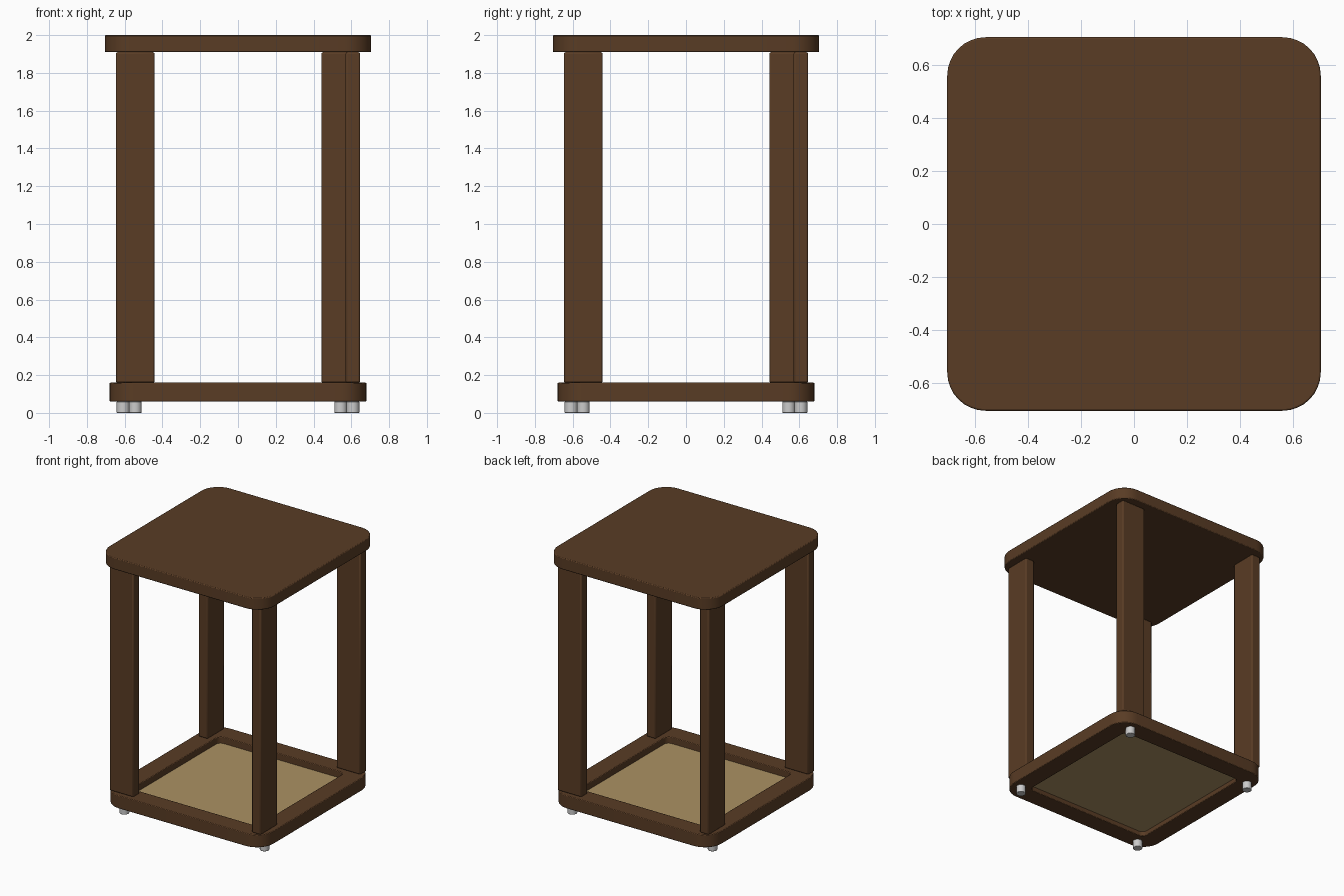
import bpy, bmesh, math

if "Cube" in bpy.data.objects:
    bpy.data.objects.remove(bpy.data.objects["Cube"])


def material(name, rgb):
    m = bpy.data.materials.new(name)
    m.diffuse_color = (*rgb, 1)
    m.use_nodes = True
    m.node_tree.nodes["Principled BSDF"].inputs["Base Color"].default_value = m.diffuse_color
    return m


WOOD = material("dark_wood", (0.1, 0.045, 0.018))
PANEL = material("tan_panel", (0.41, 0.285, 0.125))
METAL = material("grey_metal", (0.6, 0.6, 0.6))


def rounded_square(half, radius, steps=8):
    """Counter-clockwise outline of a square with round corners."""
    points = []
    c = half - radius
    for corner in range(4):
        sx, sy = [(1, 1), (-1, 1), (-1, -1), (1, -1)][corner]
        for i in range(steps + 1):
            a = math.pi / 2 * (corner + i / steps)
            points.append((sx * c + radius * math.cos(a), sy * c + radius * math.sin(a)))
    return points


def finish(name, bm, mat, bevel=0.0):
    bmesh.ops.recalc_face_normals(bm, faces=bm.faces)
    mesh = bpy.data.meshes.new(name)
    bm.to_mesh(mesh)
    bm.free()
    obj = bpy.data.objects.new(name, mesh)
    bpy.context.collection.objects.link(obj)
    mesh.materials.append(mat)
    if bevel:
        mod = obj.modifiers.new("soft_edges", "BEVEL")
        mod.width = bevel
        mod.segments = 2
        mod.limit_method = "ANGLE"
        mod.angle_limit = math.radians(40)
    bpy.ops.object.select_all(action="DESELECT")
    obj.select_set(True)
    bpy.context.view_layer.objects.active = obj
    bpy.ops.object.shade_smooth_by_angle(angle=math.radians(35))
    return obj


def slab(name, outline, z0, z1, mat, hole=None, bevel=0.0):
    """Upright slab; an optional hole outline with equal point count makes a frame."""
    bm = bmesh.new()

    def ring(pts, z):
        return [bm.verts.new((x, y, z)) for x, y in pts]

    def bridge(a, b):
        for i in range(len(a)):
            j = (i + 1) % len(a)
            bm.faces.new((a[i], a[j], b[j], b[i]))

    low, high = ring(outline, z0), ring(outline, z1)
    bridge(low, high)
    if hole:
        hole_low, hole_high = ring(hole, z0), ring(hole, z1)
        bridge(hole_low, hole_high)
        bridge(low, hole_low)
        bridge(high, hole_high)
    else:
        bm.faces.new(low)
        bm.faces.new(high)
    return finish(name, bm, mat, bevel)


# Table top
slab("table_top", rounded_square(0.705, 0.145), 1.91, 2.0, WOOD, bevel=0.006)

# Base frame with the thin panel set into its opening
slab("base_frame", rounded_square(0.68, 0.14), 0.06, 0.16, WOOD,
     hole=rounded_square(0.535, 0.04), bevel=0.005)
slab("base_panel", rounded_square(0.537, 0.04), 0.095, 0.11, PANEL)

# Plank legs, each turned a quarter from the last, with a foot under each
for k in range(4):
    name = ["front_left", "front_right", "back_right", "back_left"][k]
    turn = k * math.pi / 2
    plank = [(-0.647, -0.647), (-0.441, -0.647), (-0.441, -0.569), (-0.647, -0.569)]
    leg = slab(name + "_leg", plank, 0.16, 1.91, WOOD, bevel=0.01)
    leg.rotation_euler.z = turn
    circle = [(-0.544 + 0.034 * math.cos(a), -0.608 + 0.034 * math.sin(a))
              for a in (i * math.tau / 24 for i in range(24))]
    foot = slab(name + "_foot", circle, 0.0, 0.06, METAL, bevel=0.003)
    foot.rotation_euler.z = turn
